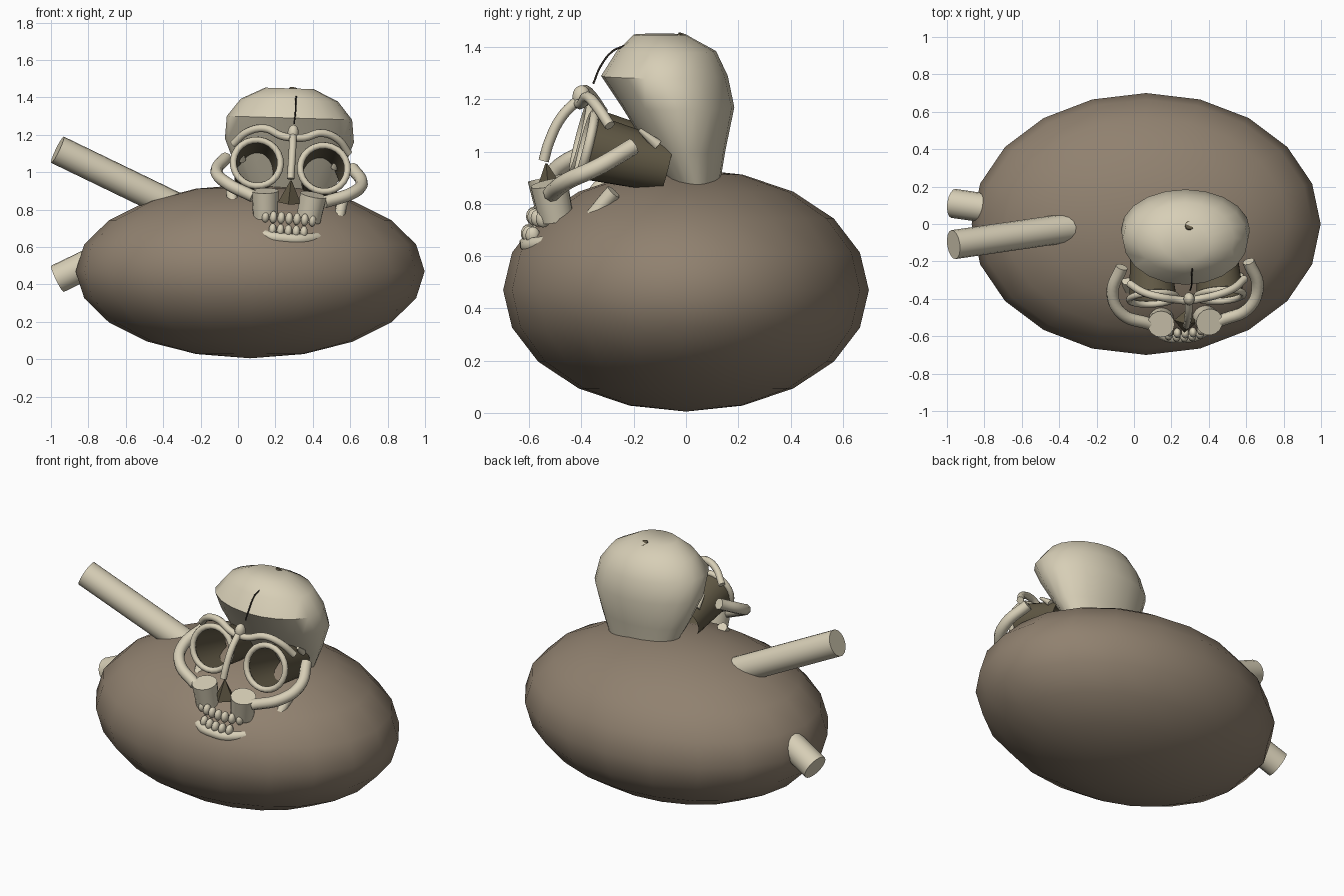
import bpy, bmesh, math
from mathutils import Matrix, Vector

cube = bpy.data.objects.get("Cube")
if cube:
    bpy.data.objects.remove(cube, do_unlink=True)


def material(name, rgb):
    m = bpy.data.materials.new(name)
    m.use_nodes = True
    m.diffuse_color = (*rgb, 1)
    node = m.node_tree.nodes["Principled BSDF"]
    node.inputs["Base Color"].default_value = (*rgb, 1)
    node.inputs["Roughness"].default_value = 0.8
    return m


BONE = material("bone", (0.68, 0.62, 0.47))
EARTH = material("brown_earth", (0.28, 0.22, 0.16))
HOLLOW = material("dark_hollow", (0.12, 0.10, 0.06))
CRACK = material("crack_black", (0.03, 0.025, 0.02))

# The face leans a little to one side
FACE = (Matrix.Translation((0.28, -0.39, 1.035))
        @ Matrix.Rotation(math.radians(4.7), 4, 'Y')
        @ Matrix.Rotation(math.radians(2.5), 4, 'Z'))
SIDES = (("left", 1), ("right", -1))


def smooth(ob, angle=50):
    bpy.ops.object.select_all(action='DESELECT')
    ob.select_set(True)
    bpy.context.view_layer.objects.active = ob
    bpy.ops.object.shade_smooth_by_angle(angle=math.radians(angle))


def finish(name, bm, mat, matrix=Matrix()):
    bmesh.ops.recalc_face_normals(bm, faces=bm.faces)
    me = bpy.data.meshes.new(name)
    bm.to_mesh(me)
    bm.free()
    me.transform(matrix)
    me.materials.append(mat)
    ob = bpy.data.objects.new(name, me)
    bpy.context.collection.objects.link(ob)
    smooth(ob)
    return ob


def ellipsoid(name, center, radii, mat, matrix=Matrix(), segs=12, rings=8):
    bm = bmesh.new()
    bmesh.ops.create_uvsphere(bm, u_segments=segs, v_segments=rings, radius=1)
    place = Matrix.Translation(center) @ Matrix.Diagonal((*radii, 1))
    return finish(name, bm, mat, matrix @ place)


def cone(name, a, b, r1, r2, mat, matrix=Matrix(), segs=16, caps=True):
    a, b = Vector(a), Vector(b)
    bm = bmesh.new()
    bmesh.ops.create_cone(bm, cap_ends=caps, segments=segs, radius1=r1,
                          radius2=r2, depth=(b - a).length)
    turn = (b - a).to_track_quat('Z', 'Y').to_matrix().to_4x4()
    return finish(name, bm, mat, matrix @ Matrix.Translation((a + b) / 2) @ turn)


def tube(name, points, radius, mat, matrix=Matrix()):
    cu = bpy.data.curves.new(name, 'CURVE')
    cu.dimensions = '3D'
    cu.bevel_depth = radius
    cu.bevel_resolution = 2
    cu.resolution_u = 6
    cu.use_fill_caps = True
    sp = cu.splines.new('BEZIER')
    sp.bezier_points.add(len(points) - 1)
    for bp, p in zip(sp.bezier_points, points):
        bp.co = matrix @ Vector(p)
        bp.handle_left_type = bp.handle_right_type = 'AUTO'
    cu.materials.append(mat)
    ob = bpy.data.objects.new(name, cu)
    bpy.context.collection.objects.link(ob)
    bpy.ops.object.select_all(action='DESELECT')
    ob.select_set(True)
    bpy.context.view_layer.objects.active = ob
    bpy.ops.object.convert(target='MESH')
    smooth(bpy.context.view_layer.objects.active)


def flip(points, side):
    return [(x * side, y, z) for x, y, z in points]


def both_ways(half):
    return flip(half[:0:-1], -1) + half


# Mound
ellipsoid("mound", (0.065, 0, 0.47), (0.933, 0.7, 0.465), EARTH, segs=20, rings=10)

# Two crossed bones running into the mound
cone("upper_bone", (-0.965, -0.11, 1.12), (-0.15, 0.008, 0.726), 0.078, 0.078, BONE)
cone("lower_bone", (-0.965, 0.11, 0.43), (-0.3, 0.014, 0.75), 0.078, 0.078, BONE)

# Cranium: stacked oval rings as height, front y, back y, half width
rings = [(0.88, -0.06, 0.13, 0.22), (1.0, -0.14, 0.15, 0.28),
         (1.17, -0.245, 0.185, 0.345), (1.29, -0.325, 0.16, 0.335),
         (1.385, -0.265, 0.115, 0.26), (1.448, -0.2, 0.0, 0.13)]
bm = bmesh.new()
loops = []
for z, front, back, rx in rings:
    loop = []
    for i in range(20):
        a = math.tau * i / 20
        x = rx * math.cos(a)
        y = (front + back) / 2 + (back - front) / 2 * math.sin(a)
        loop.append(bm.verts.new((0.275 + x, y, z - 0.03 * x)))
    loops.append(loop)
for lo, hi in zip(loops, loops[1:]):
    for i in range(20):
        j = (i + 1) % 20
        bm.faces.new((lo[i], lo[j], hi[j], hi[i]))
bm.faces.new(loops[0])
bm.faces.new(loops[-1])
finish("cranium", bm, BONE)

# Crown hole and forehead crack
cone("crown_hole", (0.295, -0.01, 1.436), (0.297, -0.006, 1.446), 0.026, 0.024, HOLLOW)
tube("forehead_crack", [(0.3, -0.355, 1.26), (0.308, -0.325, 1.33),
                        (0.308, -0.28, 1.385), (0.312, -0.235, 1.405)], 0.004, CRACK)

for label, s in SIDES:
    # Eye sockets with a raised rim
    eye = Vector((0.18 * s, 0, 0))
    deep = eye + Vector((0, 0.31, -0.08))
    cone(label + "_eye_socket", eye, deep, 0.127, 0.1, HOLLOW, FACE, 24, False)
    axis = (deep - eye).normalized()
    up = axis.cross(Vector((1, 0, 0)))
    bpy.ops.mesh.primitive_torus_add(major_segments=24, minor_segments=8,
                                     major_radius=0.127, minor_radius=0.018)
    rim = bpy.context.active_object
    rim.name = label + "_eye_rim"
    rim.data.materials.append(BONE)
    rim.data.transform(FACE @ Matrix.Translation(eye)
                       @ axis.to_track_quat('Z', 'Y').to_matrix().to_4x4())
    smooth(rim)

    # Cheekbones, upper jaw blocks and temple spurs
    tube(label + "_cheekbone", flip([(0.34, 0.175, 0.013), (0.39, 0.035, -0.063),
         (0.34, -0.075, -0.118), (0.19, -0.135, -0.18)], s), 0.033, BONE, FACE)
    cone(label + "_upper_jaw", (0.13 * s, -0.14, -0.145), (0.115 * s, -0.11, -0.285),
         0.072, 0.066, BONE, FACE)
    cone(label + "_temple_spur", (0.26 * s, 0.2, 0.07), (0.25 * s, 0.27, 0.01),
         0.008, 0.022, BONE, FACE, 8)

# Brow and nose
tube("brow", both_ways([(0, -0.02, 0.15), (0.06, -0.012, 0.155), (0.15, 0.005, 0.187),
                        (0.24, 0.035, 0.163), (0.31, 0.085, 0.09)]), 0.021, BONE, FACE)
ellipsoid("brow_knot", (0, -0.01, 0.175), (0.03, 0.035, 0.045), BONE, FACE)
tube("nose_bridge", [(0, -0.01, 0.175), (0, -0.085, 0.1), (0, -0.135, 0),
                     (0, -0.155, -0.07)], 0.02, BONE, FACE)
cone("nose_hollow", (0.006, -0.13, -0.2), (0.004, -0.145, -0.08), 0.062, 0.004,
     HOLLOW, FACE, 4)

# Teeth in two curved rows
for row, count, y, z in (("upper", 7, -0.195, -0.282), ("lower", 5, -0.215, -0.348)):
    for i in range(count):
        x = (i - (count - 1) / 2) * 0.042
        ellipsoid(f"{row}_tooth_{i + 1}", (x + 0.008, y + 2 * x * x, z),
                  (0.021, 0.028, 0.033), BONE, FACE, 10, 8)

# Lower jaw, mostly sunk into the mound
tube("lower_jaw", both_ways([(0, -0.218, -0.39), (0.1, -0.2, -0.385),
                             (0.25, -0.05, -0.33), (0.3, 0.1, -0.165)]), 0.03, BONE, FACE)
